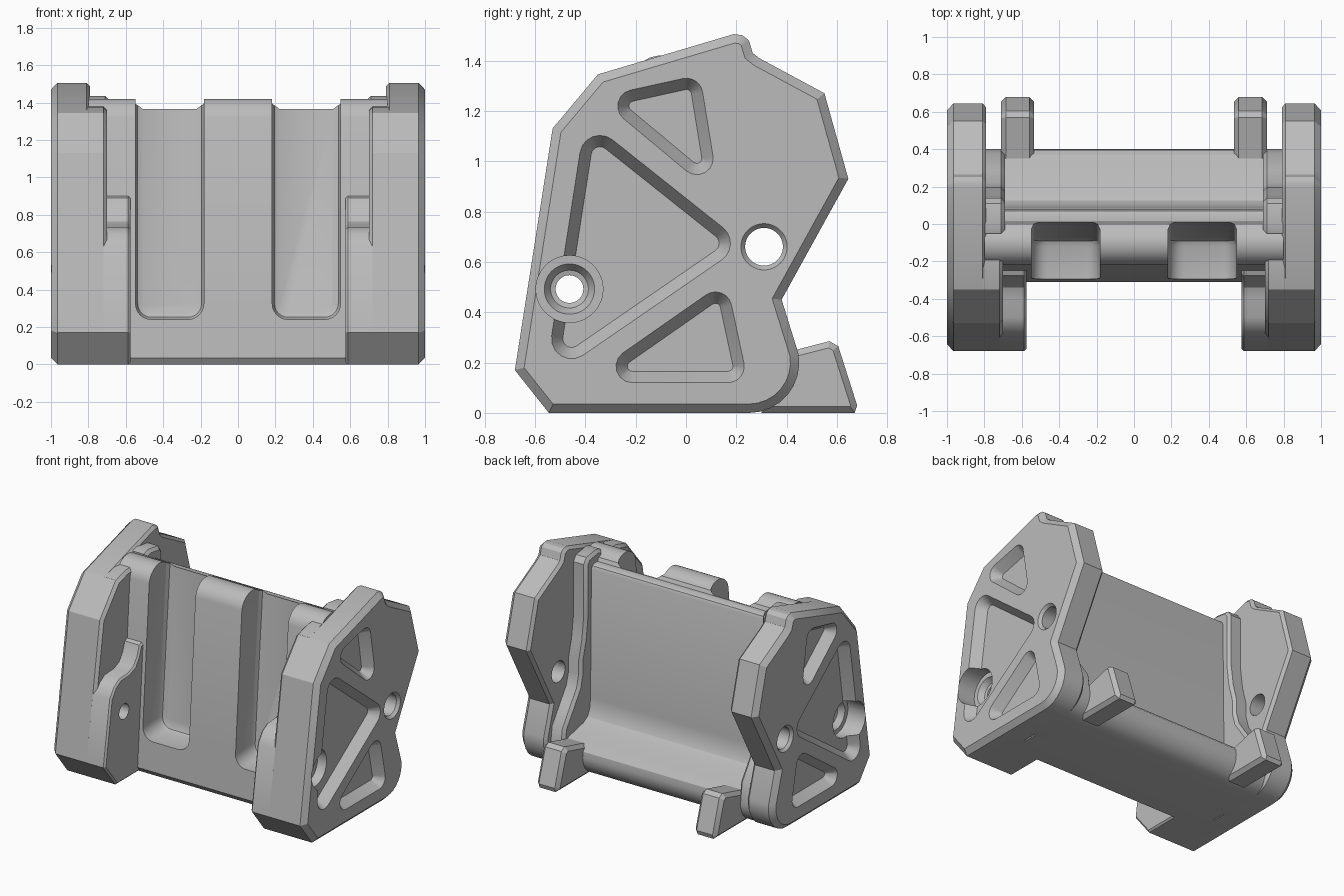
import bpy, bmesh
from math import pi, cos, sin, atan2, radians
from mathutils import Vector

cube = bpy.data.objects.get("Cube")
if cube:
    bpy.data.objects.remove(cube, do_unlink=True)

grey = bpy.data.materials.new("plain_grey")
grey.use_nodes = True
grey.diffuse_color = (0.5, 0.5, 0.5, 1)
grey.node_tree.nodes["Principled BSDF"].inputs["Base Color"].default_value = (0.5, 0.5, 0.5, 1)


def arc(cy, cz, r, start, end, steps=8):
    angles = [radians(start + (end - start) * i / steps) for i in range(steps + 1)]
    return [(cy + r * cos(a), cz + r * sin(a)) for a in angles]


def inset(poly, d):
    """Mitred inset of a counter-clockwise outline."""
    pts, out = [Vector(p) for p in poly], []
    for i, p in enumerate(pts):
        a = (p - pts[i - 1]).normalized()
        b = (pts[(i + 1) % len(pts)] - p).normalized()
        na, nb = Vector((-a.y, a.x)), Vector((-b.y, b.x))
        out.append(tuple(p + (na + nb) * (d / (1 + na.dot(nb)))))
    return out


def rounded(corners, r, d=0.0, steps=6):
    """Convex counter-clockwise outline with round corners, inset by d."""
    pts, out = [Vector(p) for p in corners], []
    for i, (cy, cz) in enumerate(inset(corners, r)):
        a = pts[i] - pts[i - 1]
        b = pts[(i + 1) % len(pts)] - pts[i]
        start, end = atan2(-a.x, a.y), atan2(-b.x, b.y)
        if end < start:
            end += 2 * pi
        out += arc(cy, cz, r - d, start * 180 / pi, end * 180 / pi, steps)
    return out


def loft(name, loops):
    """Closed solid through loops of 3D points."""
    bm = bmesh.new()
    rings = [[bm.verts.new(p) for p in loop] for loop in loops]
    n = len(rings[0])
    for a, b in zip(rings, rings[1:]):
        for i in range(n):
            j = (i + 1) % n
            bm.faces.new((a[i], a[j], b[j], b[i]))
    bm.faces.new(rings[0])
    bm.faces.new(rings[-1])
    bmesh.ops.recalc_face_normals(bm, faces=bm.faces)
    mesh = bpy.data.meshes.new(name)
    bm.to_mesh(mesh)
    bm.free()
    mesh.materials.append(grey)
    obj = bpy.data.objects.new(name, mesh)
    bpy.context.collection.objects.link(obj)
    return obj


def along_x(name, sections):
    return loft(name, [[(x, y, z) for y, z in pts] for x, pts in sections])


def slab(name, outline, x0, x1, c0=0.0, c1=0.0):
    """Side outline extruded across x, with chamfered rims."""
    sections = [(x0 + c0, outline), (x1 - c1, outline)]
    if c0:
        sections.insert(0, (x0, inset(outline, c0)))
    if c1:
        sections.append((x1, inset(outline, c1)))
    return along_x(name, sections)


def bore(name, y, z, steps):
    return along_x(name, [(x, arc(y, z, r, 0, 352.5, 47)) for x, r in steps])


def finish(obj, cutters=(), mirror=True):
    bpy.ops.object.select_all(action='DESELECT')
    bpy.context.view_layer.objects.active = obj
    obj.select_set(True)
    for cutter in cutters:
        cutter.hide_render = True
        mod = obj.modifiers.new("cut", 'BOOLEAN')
        mod.operation, mod.solver, mod.object = 'DIFFERENCE', 'EXACT', cutter
        bpy.ops.object.modifier_apply(modifier=mod.name)
    if mirror:
        mod = obj.modifiers.new("mirror", 'MIRROR')
        bpy.ops.object.modifier_apply(modifier=mod.name)
    bpy.ops.object.shade_smooth_by_angle(angle=radians(28))


# Cutters for the side plates
triangles = [
    ([(0.135, 0.85), (0.055, 1.343), (-0.35, 1.254)], 0.065),
    ([(0.231, 0.669), (-0.4, 1.171), (-0.562, 0.124)], 0.08),
    ([(0.247, 0.12), (0.16, 0.525), (-0.42, 0.12)], 0.065),
]
pockets = [along_x("pocket_cutter", [(1.05, rounded(c, r)), (1.0, rounded(c, r)),
                                     (0.93, rounded(c, r, 0.045))])
           for c, r in triangles]
counterbore = bore("counterbore_cutter", -0.463, 0.492,
                   [(1.05, 0.133), (0.86, 0.133), (0.859, 0.1), (0.82, 0.075),
                    (0.815, 0.055), (0.4, 0.055)])
pin_hole = bore("pin_hole_cutter", 0.31, 0.66,
                [(1.05, 0.092), (1.0, 0.092), (0.98, 0.075), (0.6, 0.075)])

# Side plates
front_edge = [(-0.35, 1.345), (-0.53, 1.13), (-0.68, 0.17), (-0.545, 0)]
plate_outline = arc(0.25, 0.2, 0.2, -90, 10) + [
    (0.38, 0.45), (0.645, 0.93), (0.55, 1.27), (0.29, 1.41), (0.265, 1.43),
    (0.25, 1.48), (0.225, 1.5), (0.19, 1.505)] + front_edge
side_plate = slab("side_plate", plate_outline, 0.79, 1.0, 0.02, 0.035)
finish(side_plate, pockets + [counterbore, pin_hole])

# Thick front flange behind each plate's front edge
flange = slab("front_flange", [(-0.15, 0), (-0.15, 1.38), (-0.24, 1.375)] + front_edge,
              0.7, 0.9, 0.02)
finish(flange, [counterbore])

# Lower boss around the bolt hole, with a curved upper edge
boss = slab("bolt_boss", [(-0.2, 0), (-0.2, 0.92), (-0.275, 0.89), (-0.3, 0.82),
                          (-0.34, 0.765), (-0.4, 0.74), (-0.5, 0.735),
                          (-0.56, 0.7), (-0.608, 0.63)] + front_edge[2:],
            0.575, 0.9, 0.012)
finish(boss, [counterbore])

# Rear rib joining the wall to the plate
rib = slab("rear_rib", arc(0.25, 0.15, 0.15, -90, 0) + [
    (0.38, 0.3), (0.29, 0.43), (0.22, 0.53), (0.195, 0.62), (0.195, 0.72),
    (0.16, 0.85), (0.14, 1.0), (0.14, 1.38), (0.11, 1.42), (0.0, 1.435),
    (-0.05, 1.42), (-0.05, 0)], 0.69, 0.85, 0.02)
finish(rib, [pin_hole])

# Central wall with a rounded ridge top and a rear floor ledge
wall_outline = [(-0.285, 0)] + arc(0.25, 0.15, 0.15, -90, 0) + [
    (0.395, 0.19), (0.37, 0.22), (0.33, 0.235), (0.17, 0.27), (0.125, 0.295), (0.1, 0.34),
    (0.09, 0.42), (0.08, 1.33), (0.07, 1.35), (0.05, 1.36), (0.012, 1.36),
    (0.0, 1.385)] + arc(-0.1, 1.3, 0.12, 50, 170) + [(-0.31, 0.035)]
wall = slab("central_wall", wall_outline, -0.8, 0.8)

# Tall open-topped grooves in the front of the wall
groove_cutters = []
for side in (-1, 1):
    lo, hi = sorted((side * 0.183, side * 0.548))
    corners = [(lo, 0.24), (hi, 0.24), (hi, 1.8), (lo, 1.8)]

    def ring(d, shift):
        return [(x, -0.08 + 0.08 * (z - 0.24) - shift, z)
                for x, z in rounded(corners, 0.085, d)]
    front = [(x, -0.6, z) for x, z in rounded(corners, 0.085)]
    groove_cutters.append(loft("groove_cutter", [
        front, ring(0, 0.04), ring(0.012, 0.012), ring(0.04, 0)]))
finish(wall, groove_cutters, mirror=False)

# Rear feet
foot = slab("rear_foot", [(0.3, 0), (0.67, 0), (0.68, 0.03), (0.605, 0.265),
                          (0.57, 0.285), (0.3, 0.215)], 0.535, 0.71, 0.025, 0.025)
finish(foot)

for cutter in pockets + groove_cutters + [counterbore, pin_hole]:
    bpy.data.objects.remove(cutter, do_unlink=True)
